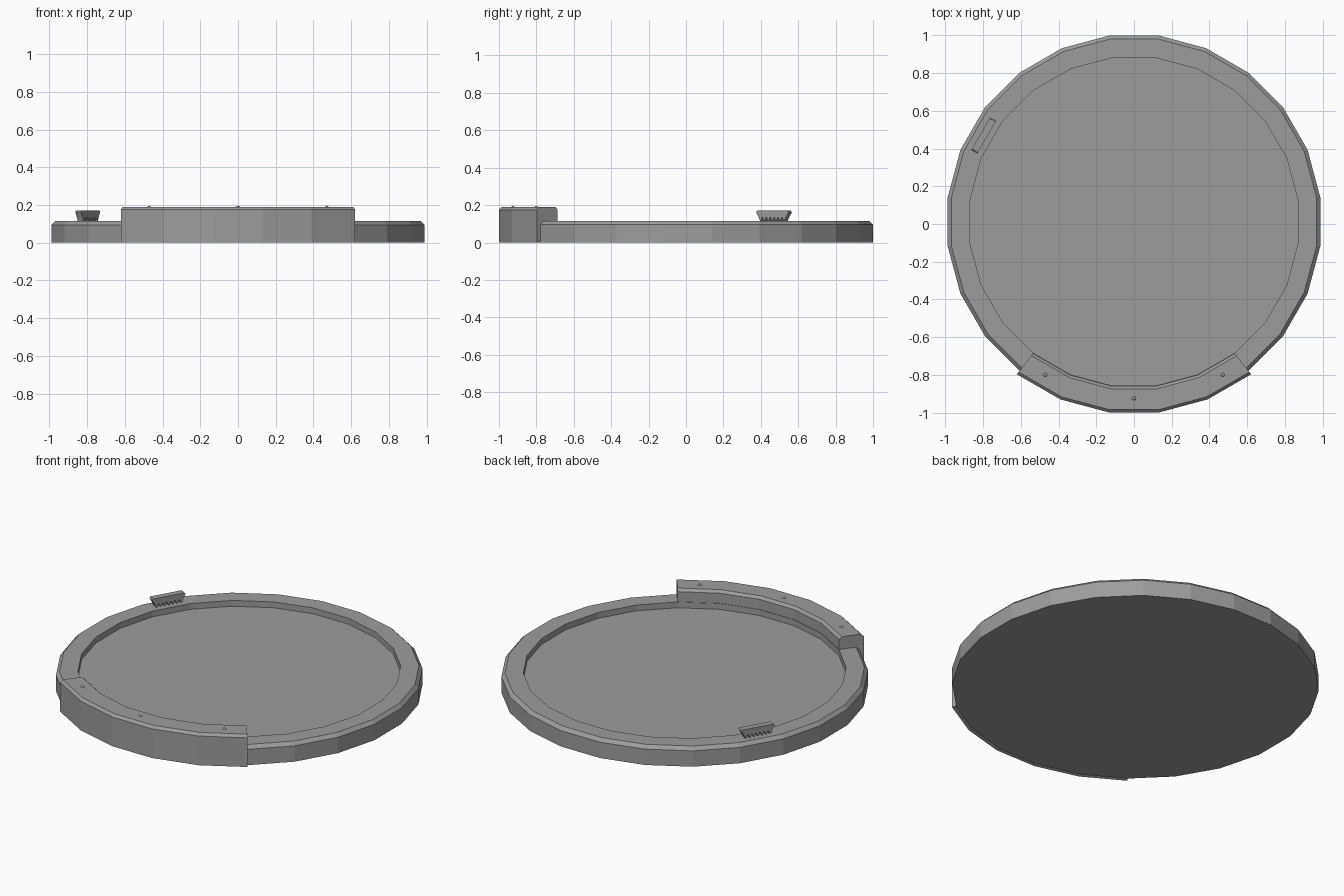
import bpy, bmesh
from math import cos, sin, radians
from mathutils import Matrix

cube = bpy.data.objects.get("Cube")
if cube:
    bpy.data.objects.remove(cube, do_unlink=True)

grey = bpy.data.materials.new("warm_grey")
grey.use_nodes = True
colour = (0.33, 0.34, 0.335, 1)
grey.diffuse_color = colour
grey.node_tree.nodes["Principled BSDF"].inputs["Base Color"].default_value = colour

CENTRE_Y = 0.012
RIM_TOP = 0.115
BLOCK_TOP = 0.19
SIDES = 24
STEP = 360 / SIDES


def finish(name, bm, matrix):
    bmesh.ops.recalc_face_normals(bm, faces=bm.faces)
    mesh = bpy.data.meshes.new(name)
    bm.to_mesh(mesh)
    bm.free()
    mesh.materials.append(grey)
    obj = bpy.data.objects.new(name, mesh)
    obj.matrix_world = matrix
    bpy.context.collection.objects.link(obj)
    return obj


def sweep(name, profile, start, steps, full):
    """Turn a radius/height profile about z: a full dish, or a capped arc."""
    bm = bmesh.new()
    rows = []
    for i in range(steps if full else steps + 1):
        a = radians(start + i * STEP)
        rows.append([bm.verts.new((r * cos(a), r * sin(a), z)) for r, z in profile])
    n = len(profile)
    for i in range(steps):
        p, q = rows[i], rows[(i + 1) % len(rows)]
        for j in range(n - 1 if full else n):
            k = (j + 1) % n
            bm.faces.new((p[j], q[j], q[k], p[k]))
    if full:
        bm.faces.new([row[0] for row in rows])
        bm.faces.new([row[-1] for row in rows])
    else:
        bm.faces.new(rows[0])
        bm.faces.new(rows[-1])
    return finish(name, bm, Matrix.Translation((0, CENTRE_Y, 0)))


# Shallow dish with a chamfered rim
sweep("dish", [(0.9965, 0), (0.9965, 0.095), (0.977, RIM_TOP),
               (0.877, RIM_TOP), (0.877, 0.08)], STEP / 2, SIDES, True)

# Raised front block following five sides of the rim
sweep("front_block", [(1.02, 0), (1.02, 0.175), (1.005, BLOCK_TOP),
                      (0.895, BLOCK_TOP), (0.88, 0.175), (0.88, 0.05)],
      -90 - 2.5 * STEP, 5, False)

# Small studs on the block
for name, x, y in (("right_stud", -0.47, -0.8), ("middle_stud", 0, -0.925),
                   ("left_stud", 0.47, -0.8)):
    bm = bmesh.new()
    bmesh.ops.create_uvsphere(bm, u_segments=10, v_segments=6, radius=0.012)
    finish(name, bm, Matrix.Translation((x, y, BLOCK_TOP - 0.006)))

# Toothed grip: saw-tooth outline extruded across its width
TEETH, HALF, WIDTH = 7, 0.085, 0.037
outline = [(-0.1, 0.162), (-0.094, 0.17), (0.094, 0.17), (0.1, 0.162)]
pitch = 2 * HALF / TEETH
for i in range(TEETH):
    u = HALF - i * pitch
    outline += [(u, 0.137), (u - pitch / 2, RIM_TOP - 0.003)]
outline.append((-HALF, 0.137))
bm = bmesh.new()
face = bm.faces.new([bm.verts.new((u, -WIDTH / 2, z)) for u, z in outline])
moved = bmesh.ops.extrude_face_region(bm, geom=[face])["geom"]
bmesh.ops.translate(bm, vec=(0, WIDTH, 0),
                    verts=[v for v in moved if isinstance(v, bmesh.types.BMVert)])
finish("toothed_grip", bm,
       Matrix.Translation((-0.797, 0.47, 0)) @ Matrix.Rotation(radians(60), 4, "Z"))
